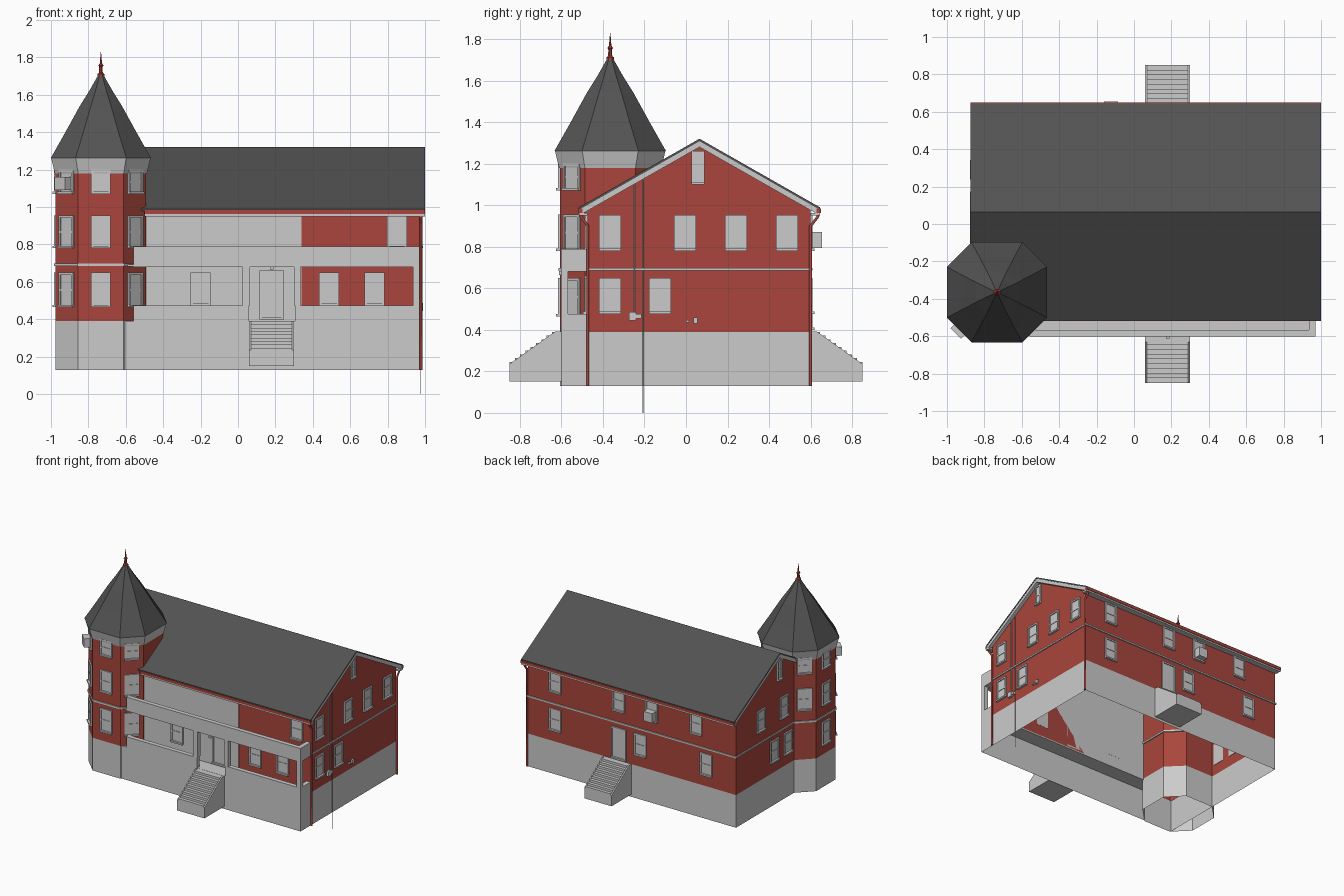
import bpy, bmesh
from math import sin, cos, pi, atan2
from mathutils import Vector, Matrix

if "Cube" in bpy.data.objects:
    bpy.data.objects.remove(bpy.data.objects["Cube"])

def material(name, c):
    m = bpy.data.materials.new(name)
    m.diffuse_color = (*c, 1)
    m.use_nodes = True
    m.node_tree.nodes["Principled BSDF"].inputs["Base Color"].default_value = m.diffuse_color
    return m

RED = material("red_siding", (0.40, 0.06, 0.045))
DARK = material("dark_shingle", (0.085, 0.085, 0.085))

def finish(name, bm, mat=None, fix=True):
    if fix:
        bmesh.ops.recalc_face_normals(bm, faces=bm.faces)
    me = bpy.data.meshes.new(name)
    bm.to_mesh(me)
    bm.free()
    ob = bpy.data.objects.new(name, me)
    bpy.context.collection.objects.link(ob)
    if mat:
        me.materials.append(mat)
    return ob

def add_box(bm, x0, x1, y0, y1, z0, z1, M=Matrix()):
    S = Matrix.Diagonal((x1 - x0, y1 - y0, z1 - z0, 1))
    T = Matrix.Translation(((x0 + x1) / 2, (y0 + y1) / 2, (z0 + z1) / 2))
    bmesh.ops.create_cube(bm, size=1, matrix=M @ T @ S)

def boxes(name, dims, mat=None, M=Matrix()):
    bm = bmesh.new()
    for d in dims:
        add_box(bm, *d, M)
    return finish(name, bm, mat)

def extrude_x(name, pts, x0, x1, mat=None):
    # closed y-z profile swept along x
    bm = bmesh.new()
    f = bm.faces.new([bm.verts.new((x0, y, z)) for y, z in pts])
    r = bmesh.ops.extrude_face_region(bm, geom=[f])
    bmesh.ops.translate(bm, vec=(x1 - x0, 0, 0), verts=[v for v in r["geom"] if isinstance(v, bmesh.types.BMVert)])
    return finish(name, bm, mat)

def loft(name, rings, mat=None):
    # open shell through rings of equal vertex count
    bm = bmesh.new()
    rows = [[bm.verts.new(p) for p in r] for r in rings]
    n = len(rows[0])
    for a, b in zip(rows, rows[1:]):
        for i in range(n):
            bm.faces.new((a[i], a[(i + 1) % n], b[(i + 1) % n], b[i]))
    return finish(name, bm, mat)

def pipe(name, pts, r, mat=None):
    cu = bpy.data.curves.new(name, 'CURVE')
    cu.dimensions = '3D'
    cu.bevel_depth, cu.bevel_resolution, cu.use_fill_caps = r, 1, True
    s = cu.splines.new('POLY')
    s.points.add(len(pts) - 1)
    for p, c in zip(s.points, pts):
        p.co = (*c, 1)
    ob = bpy.data.objects.new(name, cu)
    bpy.context.collection.objects.link(ob)
    if mat:
        cu.materials.append(mat)

def facing(pos, nx, ny):
    # local -y points along the wall normal
    return Matrix.Translation(pos) @ Matrix.Rotation(atan2(ny, nx) + pi / 2, 4, 'Z')

def window(name, pos, normal, w, z0, z1, rail=True):
    h, t = w / 2, 0.012
    d = [(-h + t, h - t, -.003, .003, z0 + t, z1 - t),
         (-h, -h + t, -.01, .003, z0, z1), (h - t, h, -.01, .003, z0, z1),
         (-h + t, h - t, -.01, .003, z1 - t, z1), (-h, h, -.018, .003, z0, z0 + t)]
    if rail:
        m = (z0 + z1) / 2
        d.append((-h + t, h - t, -.007, .003, m - .005, m + .005))
    boxes(name, d, None, facing((*pos, 0), *normal))

XL, XR, YF, YB = -0.86, 0.97, -0.475, 0.60
ZB, ZF, ZM = 0.13, 0.39, 0.69
RY, RZ = 0.065, 1.32

# foundation and wall shells, open underneath
def rect(x0, x1, y0, y1, z):
    return [(x0, y0, z), (x1, y0, z), (x1, y1, z), (x0, y1, z)]
loft("foundation", [rect(XL, XR, -.60, YB, ZB), rect(XL, XR, -.60, YB, ZF)])
loft("house_walls", [rect(XL, XR, YF, YB, ZF), rect(XL, XR, YF, YB, 0.985)], RED)
for side, x in (("left", XL), ("right", XR)):
    bm = bmesh.new()
    vs = [bm.verts.new(p) for p in ((x, YF, .985), (x, YB, .985), (x, RY, RZ - .025))]
    bm.faces.new(vs if x > 0 else vs[::-1])
    finish(side + "_gable", bm, RED, False)
boxes("front_plaster", [(-.62, .34, YF - .003, YF, ZF, .975)])
t = .008
boxes("string_course", [(XR - .002, XR + t, YF, YB, .685, .697), (XL - t, XL + .002, -.12, YB, .685, .697),
                        (XL - t, XR + t, YB - .002, YB + t, .685, .697)])

# roof slabs, gable trim and gutters
E0, E1, EZ = -.515, .645, .99
def chevron(top, bot):
    return [(E0, EZ - top), (RY, RZ - top), (E1, EZ - top), (E1, EZ - bot), (RY, RZ - bot), (E0, EZ - bot)]
extrude_x("roof", chevron(0, .012), -.875, 1.0, DARK)
extrude_x("right_rake_trim", chevron(.012, .04), XR, .998)
extrude_x("left_rake_trim", chevron(.012, .04), -.873, XL)
boxes("eave_gutters", [(-.50, 1.0, E0 - .004, E0 + .016, .962, .984), (-.875, 1.0, E1 - .016, E1 + .004, .962, .984)], RED)
boxes("eave_soffits", [(-.50, 1.0, E0, YF, .95, .963), (-.87, 1.0, YB, E1, .95, .963)])
for nm, y, e in (("front", YF + .002, E0 + .01), ("back", YB, E1 - .01)):
    pipe(nm + "_downspout", [(.978, e, .97), (.978, e, .945), (.978, y, .90), (.978, y, ZB)], .008, RED)

# porch: parapet, posts, lintel and floors
P0, P1 = -.602, -.567
boxes("porch_parapet", [(-.56, .06, P0, P1, ZF, .475), (.305, XR, P0, P1, ZF, .475), (.935, XR, P1, YF, ZF, .475)])
boxes("porch_posts", [(.025, .065, P0, P1, .475, .685), (.30, .335, P0, P1, .475, .685), (.935, XR, P0, P1, .475, .685)])
boxes("balcony_parapet", [(-.56, XR, P0, P1, .68, .79), (.935, XR, P1, YF, .68, .79)])
boxes("porch_floors", [(-.6, XR - .002, P0 + .004, YF, ZF - .01, ZF), (-.6, XR - .002, P0 + .004, YF, ZM - .008, ZM + .002)])

# stairs front and back, stepped profile with sloped cheeks
for nm, s, y0 in (("front", -1, .60), ("back", 1, .60)):
    n, y1 = 9, .85
    prof = [(s * y0, .15), (s * y0, ZF)]
    for i in range(n):
        z = ZF - .018 * i
        y = y0 + .02 + (y1 - y0 - .02) * (i + 1) / n
        prof += [(s * y, z), (s * y, z - .018 if i < n - 1 else .15)]
    extrude_x(nm + "_stairs", prof, .07, .29)
    cheek = [(s * y0, .15), (s * y0, .392), (s * .63, .392), (s * y1, .235), (s * y1, .15)]
    extrude_x(nm + "_stair_cheek_left", cheek, .06, .07)
    extrude_x(nm + "_stair_cheek_right", cheek, .29, .30)

# corner tower
CX, CY = -.733, -.365
def octa(h, f, z):
    q = [(f, -h), (h, -f), (h, f), (f, h), (-f, h), (-h, f), (-h, -f), (-f, -h)]
    return [(CX + a, CY + b, z) for a, b in q]
TH, TF = .242, .122
loft("tower_base", [octa(TH, TF, ZB), octa(TH, TF, ZF)])
loft("tower_walls", [octa(TH, TF, ZF), octa(TH, TF, 1.185)], RED)
loft("tower_string_course", [octa(TH, TF, .684), octa(TH + t, TF + .003, .684), octa(TH + t, TF + .003, .698), octa(TH, TF, .698)])
loft("tower_cornice", [octa(TH, TF, 1.18), octa(TH + .004, TF, 1.18), octa(.262, .132, 1.245), octa(.266, .135, 1.262)])
loft("tower_roof", [octa(TH, TF, 1.258), octa(.268, .136, 1.262), octa(.19, .094, 1.40), octa(.113, .054, 1.54),
                    octa(.06, .028, 1.625), octa(.012, .006, 1.71)], DARK)
loft("finial", [octa(r, r * .45, z) for r, z in ((.001, 1.69), (.018, 1.695), (.018, 1.712), (.01, 1.718), (.009, 1.75),
                                                 (.014, 1.757), (.006, 1.768), (.001, 1.83))], RED)

# tower windows on the exposed facets
mid = (TH + TF) / 2
k = .7071
facets = [("front", 0, -TH, 0, -1, .105), ("front_left", -mid, -mid, -k, -k, .11), ("front_right", mid, -mid, k, -k, .11),
          ("left", -TH, 0, -1, 0, .105), ("back_left", -mid, mid, -k, k, .11)]
for nm, dx, dy, nx, ny, w in facets:
    for i, (a, b) in enumerate(((.465, .65), (.78, .955), (1.07, 1.2))):
        if nm == "back_left" and i == 0:
            continue
        window(f"tower_window_{nm}_{i + 1}", (CX + dx, CY + dy), (nx, ny), w, a, b)
boxes("tower_air_unit", [(-.04, .04, -.055, 0, 1.09, 1.16)], None, facing((CX - mid, CY - mid, 0), -k, -k))

# house windows by wall: position along the wall for each floor
LO, UP = (.475, .65), (.78, .952)
right = [(-.365, UP), (-.005, UP), (.24, UP), (.487, UP), (-.365, LO), (-.125, LO)]
for i, (y, z) in enumerate(right):
    window(f"right_window_{i + 1}", (XR, y), (1, 0), .106, *z)
for i, (y, z) in enumerate([(.29, UP), (0, UP), (.12, LO), (-.05, LO)]):
    window(f"left_window_{i + 1}", (XL, y), (-1, 0), .106, *z)
window("right_attic_window", (XR, .057), (1, 0), .062, 1.10, 1.262)
window("left_attic_window", (XL, .057), (-1, 0), .062, 1.10, 1.262)
for i, (x, z) in enumerate([(.73, UP), (.17, UP), (-.12, UP), (-.51, UP), (.73, LO), (-.02, LO), (-.60, LO)]):
    window(f"back_window_{i + 1}", (x, YB), (0, 1), .106, *z)
for i, (x, z) in enumerate([(.85, UP), (.487, LO), (.73, LO), (-.2, LO)]):
    window(f"front_window_{i + 1}", (x, YF - .002), (0, -1), .106, *z)
window("front_door", (.18, YF - .003), (0, -1), .13, .40, .66, False)
window("back_door", (.17, YB), (0, 1), .13, .40, .65, False)
boxes("back_air_unit", [(-.16, -.085, YB, .655, .795, .87)])

# small fittings on the right wall
boxes("electric_meter", [(XR, .99, -.275, -.24, .445, .485), (XR, .985, -.245, -.215, .455, .475)])
boxes("wall_taps", [(XR, .985, .0, .015, .435, .448), (XR, .985, .035, .055, .43, .46)])
pipe("service_conduit", [(.976, -.25, .48), (.976, -.25, 1.11)], .004)
pipe("ground_rod", [(.975, -.207, 0), (.975, -.207, 1.12)], .0015)
boxes("porch_lamp", [(.17, .19, P0 - .01, P0, .665, .682)])
